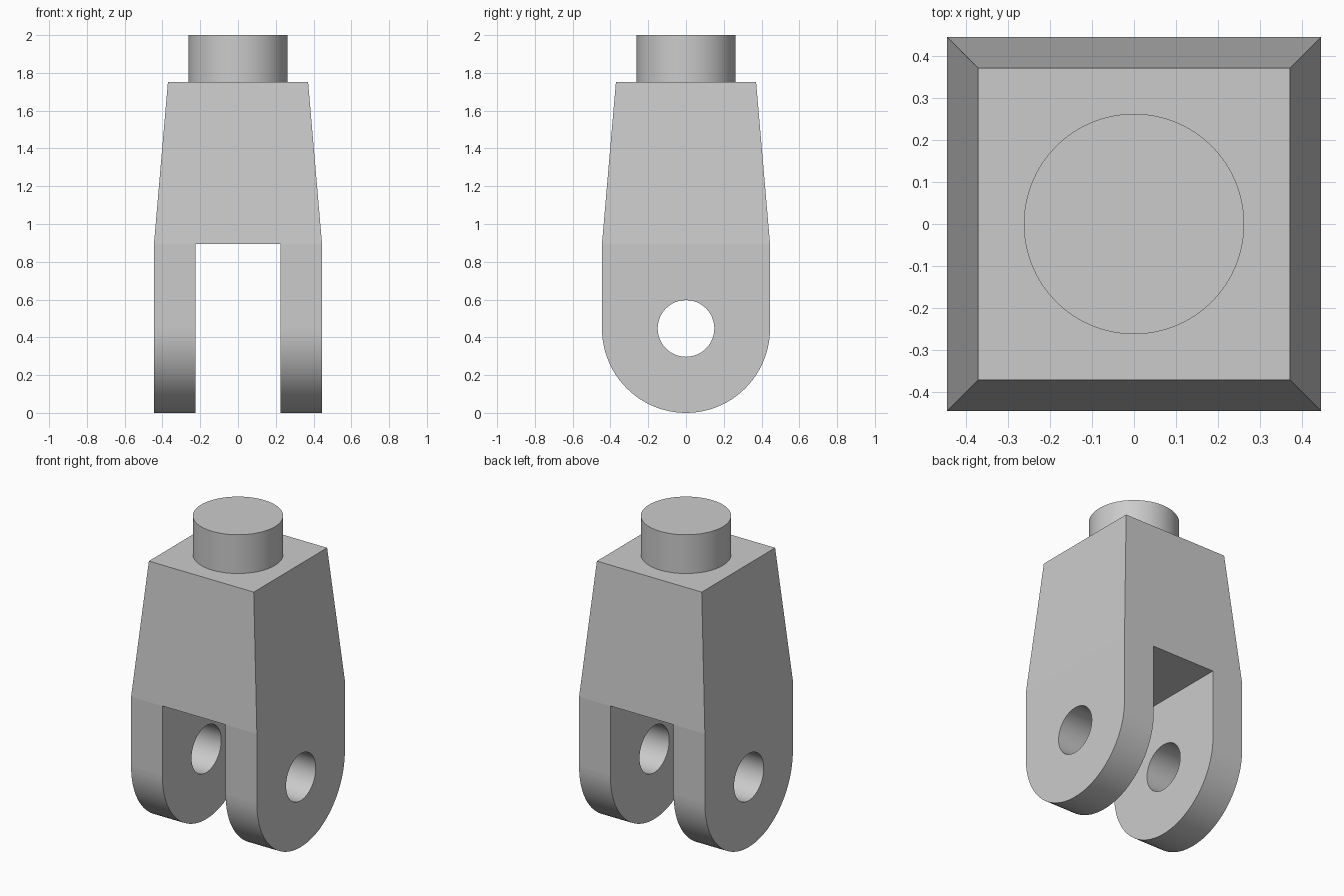
import bpy, bmesh
from math import sin, cos, pi, radians
from mathutils import Vector

cube = bpy.data.objects.get("Cube")
if cube:
    bpy.data.objects.remove(cube, do_unlink=True)

HALF, TOP_HALF, SLOT = 0.445, 0.371, 0.224
SHOULDER, TOP, HEIGHT = 0.893, 1.752, 2.0
PIN_Z, PIN_R, STUD_R = 0.447, 0.15, 0.262

grey = bpy.data.materials.new("plain_grey")
grey.use_nodes = True
colour = (0.6, 0.6, 0.6, 1)
grey.diffuse_color = colour
grey.node_tree.nodes["Principled BSDF"].inputs["Base Color"].default_value = colour


def finish(name, bm):
    """Turn a bmesh into an object with sharp corners."""
    bmesh.ops.recalc_face_normals(bm, faces=bm.faces)
    for e in bm.edges:
        e.smooth = e.is_manifold and e.calc_face_angle() < radians(30)
    mesh = bpy.data.meshes.new(name)
    bm.to_mesh(mesh)
    bm.free()
    mesh.materials.append(grey)
    obj = bpy.data.objects.new(name, mesh)
    bpy.context.collection.objects.link(obj)


def loop(bm, points):
    verts = [bm.verts.new(p) for p in points]
    return [bm.edges.new((a, b)) for a, b in zip(verts, verts[1:] + verts[:1])]


def add_leg(bm, side):
    """Round-ended leg plate with a pin hole, open where it meets the block."""
    x = side * SLOT
    n = 48
    outline = [(x, HALF, SHOULDER)]
    outline += [(x, HALF * cos(pi * i / n), PIN_Z * (1 - sin(pi * i / n))) for i in range(n + 1)]
    outline.append((x, -HALF, SHOULDER))
    hole = [(x, PIN_R * cos(2 * pi * i / n), PIN_Z + PIN_R * sin(2 * pi * i / n)) for i in range(n)]
    edges = loop(bm, outline) + loop(bm, hole)
    fill = bmesh.ops.triangle_fill(bm, edges=edges, use_beauty=True, normal=(side, 0, 0))
    plate = [f for f in fill["geom"] if isinstance(f, bmesh.types.BMFace)]
    ext = bmesh.ops.extrude_face_region(bm, geom=plate, use_keep_orig=True)
    moved = [v for v in ext["geom"] if isinstance(v, bmesh.types.BMVert)]
    bmesh.ops.translate(bm, verts=moved, vec=(side * (HALF - SLOT), 0, 0))


# Forked body: two legs under a tapered block
body = bmesh.new()
for side in (-1, 1):
    add_leg(body, side)
body.normal_update()
caps = [f for f in body.faces if all(v.co.z > SHOULDER - 0.001 for v in f.verts)]
bmesh.ops.delete(body, geom=caps, context="FACES_ONLY")
for f in body.faces:
    c = f.calc_center_median()
    f.smooth = abs(f.normal.x) < 0.1 and (c.z < PIN_Z or Vector((c.y, c.z - PIN_Z)).length < PIN_R + 0.01)


def face(points):
    body.faces.new([body.verts.new(p) for p in points])


for s in (-1, 1):
    # front and back of the block
    face([(x, s * HALF, SHOULDER) for x in (-HALF, -SLOT, SLOT, HALF)]
         + [(x, s * TOP_HALF, TOP) for x in (TOP_HALF, -TOP_HALF)])
    # left and right of the block
    face([(s * HALF, y, SHOULDER) for y in (-HALF, HALF)]
         + [(s * TOP_HALF, y, TOP) for y in (TOP_HALF, -TOP_HALF)])
# block top and slot ceiling
for w, d, z in ((TOP_HALF, TOP_HALF, TOP), (SLOT, HALF, SHOULDER)):
    face([(-w, -d, z), (w, -d, z), (w, d, z), (-w, d, z)])
bmesh.ops.remove_doubles(body, verts=body.verts, dist=0.0005)
finish("fork_body", body)

# Round stud on top
stud = bmesh.new()
bmesh.ops.create_cone(stud, cap_ends=True, segments=64, radius1=STUD_R, radius2=STUD_R, depth=HEIGHT - TOP)
bmesh.ops.translate(stud, verts=stud.verts, vec=(0, 0, (HEIGHT + TOP) / 2))
stud.normal_update()
bmesh.ops.delete(stud, geom=[f for f in stud.faces if f.normal.z < -0.9], context="FACES_ONLY")
for f in stud.faces:
    f.smooth = abs(f.normal.z) < 0.1
finish("top_stud", stud)
